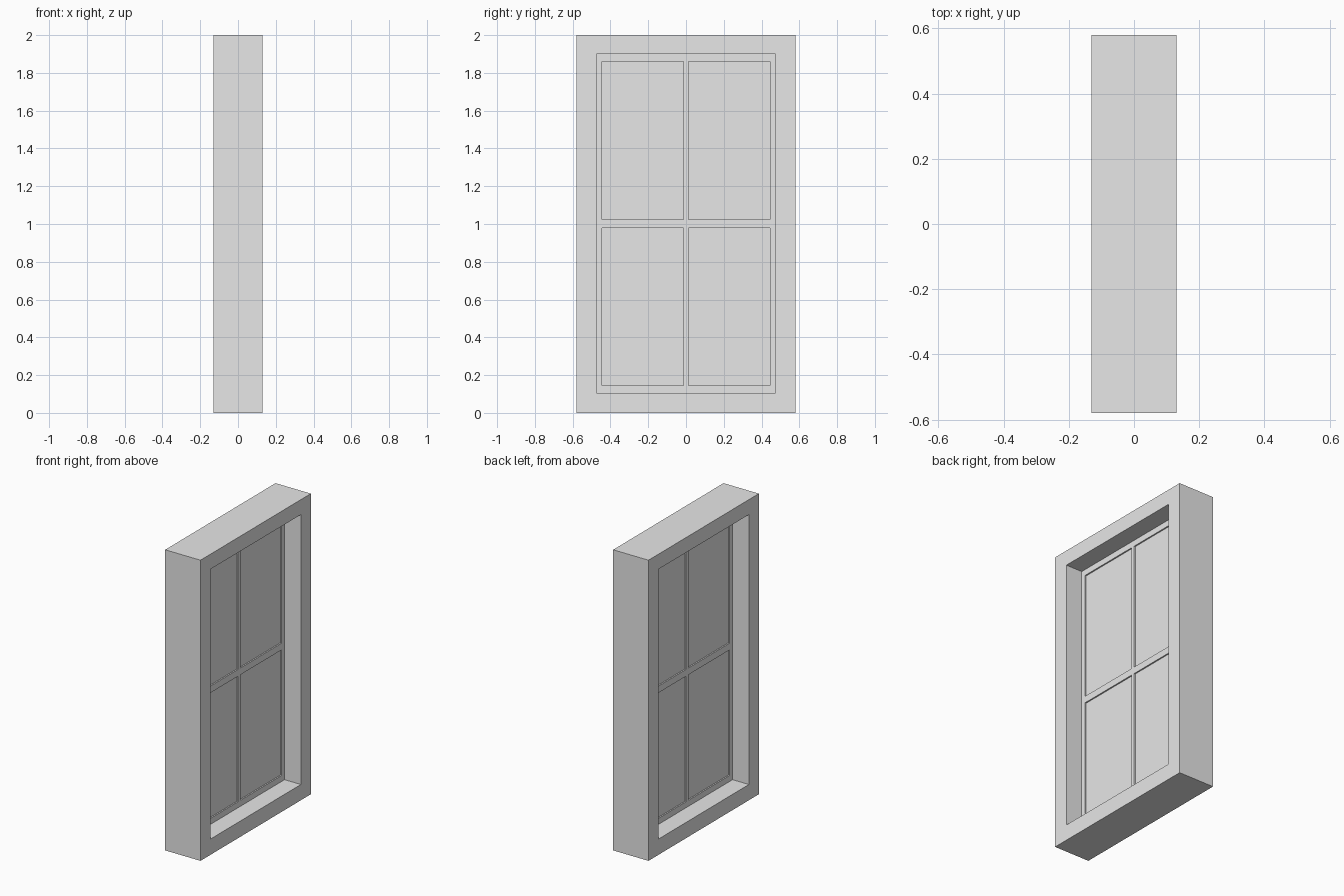
import bpy

# Remove the default cube
old = bpy.data.objects.get("Cube")
if old:
    bpy.data.objects.remove(old, do_unlink=True)


def make_material(name, color):
    mat = bpy.data.materials.new(name)
    mat.use_nodes = True
    mat.diffuse_color = color
    mat.node_tree.nodes["Principled BSDF"].inputs["Base Color"].default_value = color
    return mat


GREY = make_material("light grey", (0.8, 0.8, 0.8, 1))


def box(name, half_x, y0, y1, z0, z1):
    """Box centred on x = 0, spanning the given y and z ranges."""
    bpy.ops.mesh.primitive_cube_add(size=1, location=(0, (y0 + y1) / 2, (z0 + z1) / 2))
    obj = bpy.context.object
    obj.name = name
    obj.scale = (2 * half_x, y1 - y0, z1 - z0)
    bpy.ops.object.transform_apply(location=False, rotation=False, scale=True)
    obj.data.materials.append(GREY)
    return obj


def cut(obj, cutter):
    """Cut a hole, keeping the cutter as a hidden helper."""
    mod = obj.modifiers.new("opening", 'BOOLEAN')
    mod.operation = 'DIFFERENCE'
    mod.solver = 'EXACT'
    mod.object = cutter
    bpy.context.view_layer.objects.active = obj
    bpy.ops.object.modifier_apply(modifier=mod.name)
    bpy.data.objects.remove(cutter, do_unlink=True)


# Outer frame with its deep opening
OPEN_Y, OPEN_Z0, OPEN_Z1 = 0.475, 0.105, 1.9
frame = box("window_frame", 0.13, -0.58, 0.58, 0, 2)
cut(frame, box("frame_cutter", 0.3, -OPEN_Y, OPEN_Y, OPEN_Z0, OPEN_Z1))

# Thin sash with four openings, leaving a cross of glazing bars
sash = box("window_sash", 0.01, -OPEN_Y, OPEN_Y, OPEN_Z0, OPEN_Z1)
PANES_Y = ((-0.445, -0.013), (0.013, 0.445))
PANES_Z = ((0.145, 0.98), (1.025, 1.86))
for y0, y1 in PANES_Y:
    for z0, z1 in PANES_Z:
        cut(sash, box("pane_cutter", 0.1, y0, y1, z0, z1))

# Glass panes set in the middle of the sash
for side, (y0, y1) in zip(("right", "left"), PANES_Y):
    for level, (z0, z1) in zip(("lower", "upper"), PANES_Z):
        box(f"{level}_{side}_glass_pane", 0.001, y0, y1, z0, z1)
